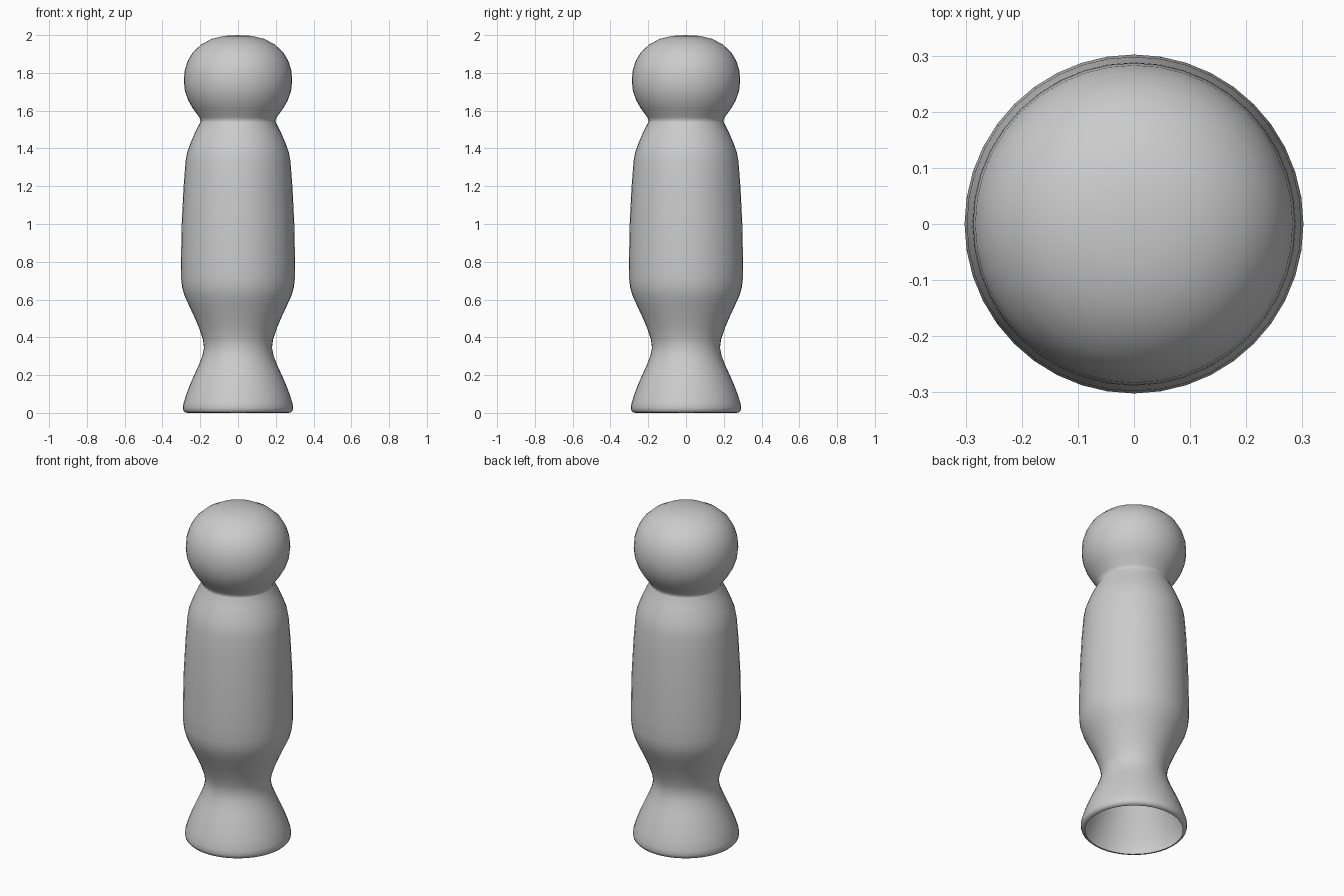
import bpy, bmesh, math

if "Cube" in bpy.data.objects:
    bpy.data.objects.remove(bpy.data.objects["Cube"])

# Profile (radius, height), from the open base up to the crown
profile = [
    (0.268, 0.0), (0.281, 0.003), (0.289, 0.012), (0.292, 0.026), (0.289, 0.05),
    (0.273, 0.10), (0.254, 0.15), (0.232, 0.20), (0.209, 0.25), (0.189, 0.30),
    (0.18, 0.345), (0.186, 0.39), (0.206, 0.45), (0.232, 0.51), (0.26, 0.57),
    (0.283, 0.62), (0.296, 0.665), (0.301, 0.71), (0.302, 0.80), (0.298, 1.0),
    (0.288, 1.2), (0.278, 1.33), (0.269, 1.38), (0.251, 1.43), (0.225, 1.49),
    (0.199, 1.54), (0.197, 1.548), (0.205, 1.565), (0.238, 1.61), (0.264, 1.655),
    (0.281, 1.705), (0.287, 1.755), (0.283, 1.81), (0.268, 1.86), (0.239, 1.91),
    (0.195, 1.95), (0.14, 1.98), (0.072, 1.996), (0.0, 2.0),
]

# Peg figure: one turned shell with 40 sides
bm = bmesh.new()
verts = [bm.verts.new((r, 0, z)) for r, z in profile]
edges = [bm.edges.new(pair) for pair in zip(verts, verts[1:])]
bmesh.ops.spin(bm, geom=verts + edges, cent=(0, 0, 0), axis=(0, 0, 1),
               angle=math.tau, steps=40, use_duplicate=False)
bmesh.ops.remove_doubles(bm, verts=bm.verts, dist=0.0005)
bmesh.ops.recalc_face_normals(bm, faces=bm.faces)
# Make sure the open shell faces outward
bm.normal_update()
if sum(f.normal.dot(f.calc_center_median()) for f in bm.faces if f.normal.z < 0.5
       and 0.7 < f.calc_center_median().z < 1.2) < 0:
    bmesh.ops.reverse_faces(bm, faces=bm.faces)

mesh = bpy.data.meshes.new("turned_peg_figure")
bm.to_mesh(mesh)
bm.free()
figure = bpy.data.objects.new("turned_peg_figure", mesh)
bpy.context.collection.objects.link(figure)
bpy.context.view_layer.objects.active = figure
figure.select_set(True)
bpy.ops.object.shade_smooth_by_angle(angle=math.radians(50))
